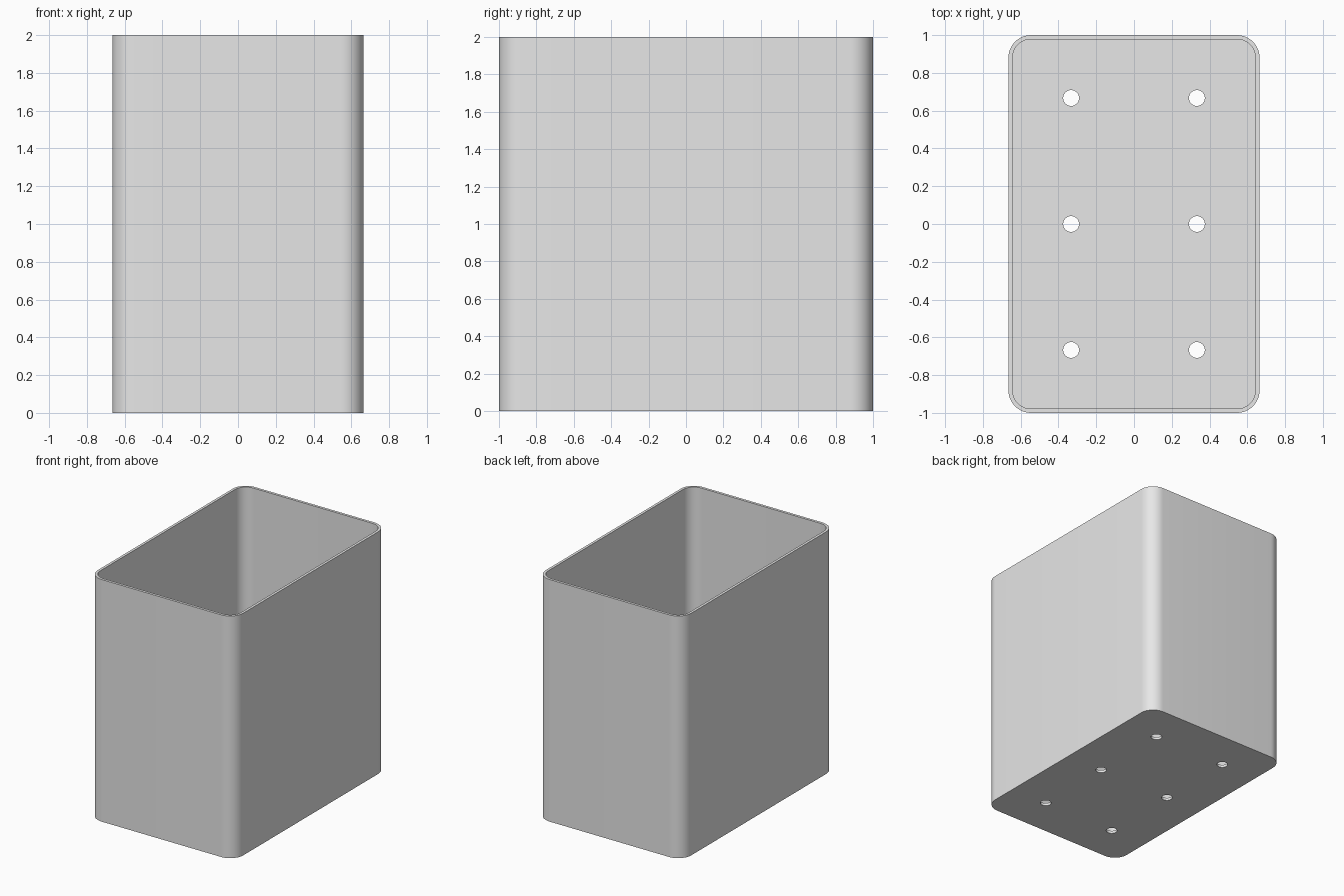
import bpy
import bmesh
from math import radians, cos, sin, pi
from mathutils import Vector

HALF_X, HALF_Y, HEIGHT = 0.665, 1.0, 2.0
CORNER, WALL, FLOOR = 0.12, 0.022, 0.022
HOLE_RADIUS = 0.042

default_cube = bpy.data.objects.get("Cube")
if default_cube:
    bpy.data.objects.remove(default_cube, do_unlink=True)

# Single light grey material
grey = bpy.data.materials.new("light grey")
grey.use_nodes = True
grey.diffuse_color = (0.8, 0.8, 0.8, 1)
grey.node_tree.nodes["Principled BSDF"].inputs["Base Color"].default_value = (0.8, 0.8, 0.8, 1)


def rounded_outline(half_x, half_y, radius, steps=12):
    """Counter-clockwise rectangle with rounded corners."""
    points = []
    for corner, (sx, sy) in enumerate([(1, 1), (-1, 1), (-1, -1), (1, -1)]):
        for i in range(steps + 1):
            a = (corner + i / steps) * pi / 2
            points.append((sx * (half_x - radius) + radius * cos(a),
                           sy * (half_y - radius) + radius * sin(a)))
    return points


def circle_outline(x, y, radius, steps=32):
    return [(x + radius * cos(2 * pi * i / steps), y + radius * sin(2 * pi * i / steps))
            for i in range(steps)]


def prism(name, outlines, z0, z1):
    """Extrude closed outlines straight up into one object."""
    bm = bmesh.new()
    for outline in outlines:
        face = bm.faces.new([bm.verts.new((x, y, z0)) for x, y in outline])
        top = bmesh.ops.extrude_face_region(bm, geom=[face], use_keep_orig=True)["geom"]
        verts = [v for v in top if isinstance(v, bmesh.types.BMVert)]
        bmesh.ops.translate(bm, verts=verts, vec=Vector((0, 0, z1 - z0)))
    bmesh.ops.recalc_face_normals(bm, faces=bm.faces[:])
    mesh = bpy.data.meshes.new(name)
    bm.to_mesh(mesh)
    bm.free()
    mesh.materials.append(grey)
    obj = bpy.data.objects.new(name, mesh)
    bpy.context.collection.objects.link(obj)
    return obj


# Open box body, with cutters for the cavity and the drain holes
body = prism("open_box", [rounded_outline(HALF_X, HALF_Y, CORNER)], 0, HEIGHT)
cavity = prism("cavity_cutter",
               [rounded_outline(HALF_X - WALL, HALF_Y - WALL, CORNER - WALL)],
               FLOOR, HEIGHT + 0.1)
holes = prism("drain_hole_cutter",
              [circle_outline(x, y, HOLE_RADIUS)
               for x in (-0.333, 0.333) for y in (-0.667, 0, 0.667)],
              -0.1, 0.2)

bpy.ops.object.select_all(action="DESELECT")
body.select_set(True)
bpy.context.view_layer.objects.active = body
for cutter in (cavity, holes):
    cutter.hide_render = True
    cut = body.modifiers.new(cutter.name, "BOOLEAN")
    cut.operation = "DIFFERENCE"
    cut.solver = "EXACT"
    cut.object = cutter
    bpy.ops.object.modifier_apply(modifier=cut.name)
    bpy.data.objects.remove(cutter, do_unlink=True)

bpy.ops.object.shade_smooth_by_angle(angle=radians(30))
